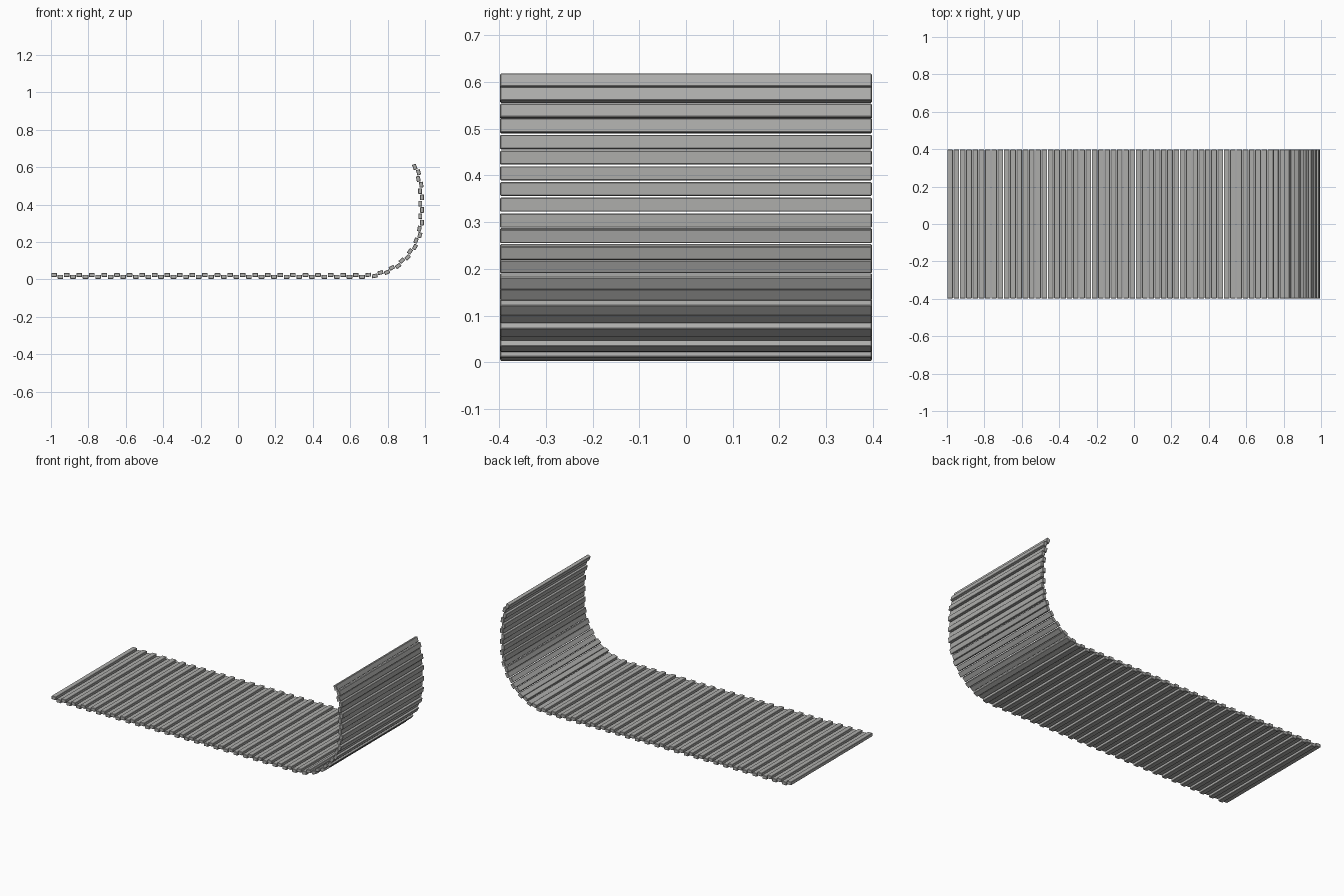
import bpy, math
from mathutils import Matrix, Vector

if "Cube" in bpy.data.objects:
    bpy.data.objects.remove(bpy.data.objects["Cube"])

PITCH, GAP = 0.0336, 0.0035   # slat spacing and the slit between slats
DEPTH, THICK = 0.796, 0.021   # slat length along y and its thickness
STRAIGHT, RADIUS = 1.675, 0.303

grey = bpy.data.materials.new("warm_grey")
grey.diffuse_color = (0.42, 0.42, 0.41, 1)
grey.use_nodes = True
grey.node_tree.nodes["Principled BSDF"].inputs["Base Color"].default_value = grey.diffuse_color


def heading(s):
    """Slope of the mat at path length s: flat, quarter bend, upright, curled tip."""
    bend = min(max((s - STRAIGHT) / RADIUS, 0), math.pi / 2)
    curl = max(s - 2.27, 0) * 2.2
    return bend + curl


def make_slat(name, centre, angle):
    bpy.ops.mesh.primitive_cube_add(size=1)
    slat = bpy.context.object
    slat.name = name
    slat.data.transform(Matrix.Diagonal((PITCH - GAP, DEPTH, THICK, 1)))
    slat.location = centre
    slat.rotation_euler = (0, -angle, 0)
    slat.data.materials.append(grey)
    bevel = slat.modifiers.new("soft_edges", 'BEVEL')
    bevel.width, bevel.segments = 0.002, 1


# Walk along the curve, alternating inner and outer slats
x, z, s, i = -1.0, 0.019, 0.0, 0
STEPS = 20
while z < 0.587:
    for k in range(STEPS):
        a = heading(s)
        if k == STEPS // 2:
            normal = Vector((-math.sin(a), 0, math.cos(a)))
            inner = i % 2 == 0
            centre = Vector((x, 0, z)) + normal * (0.0045 if inner else -0.0055)
            make_slat(f"{'inner' if inner else 'outer'}_slat_{i:02d}", centre, a)
        x += math.cos(a) * PITCH / STEPS
        z += math.sin(a) * PITCH / STEPS
        s += PITCH / STEPS
    i += 1
